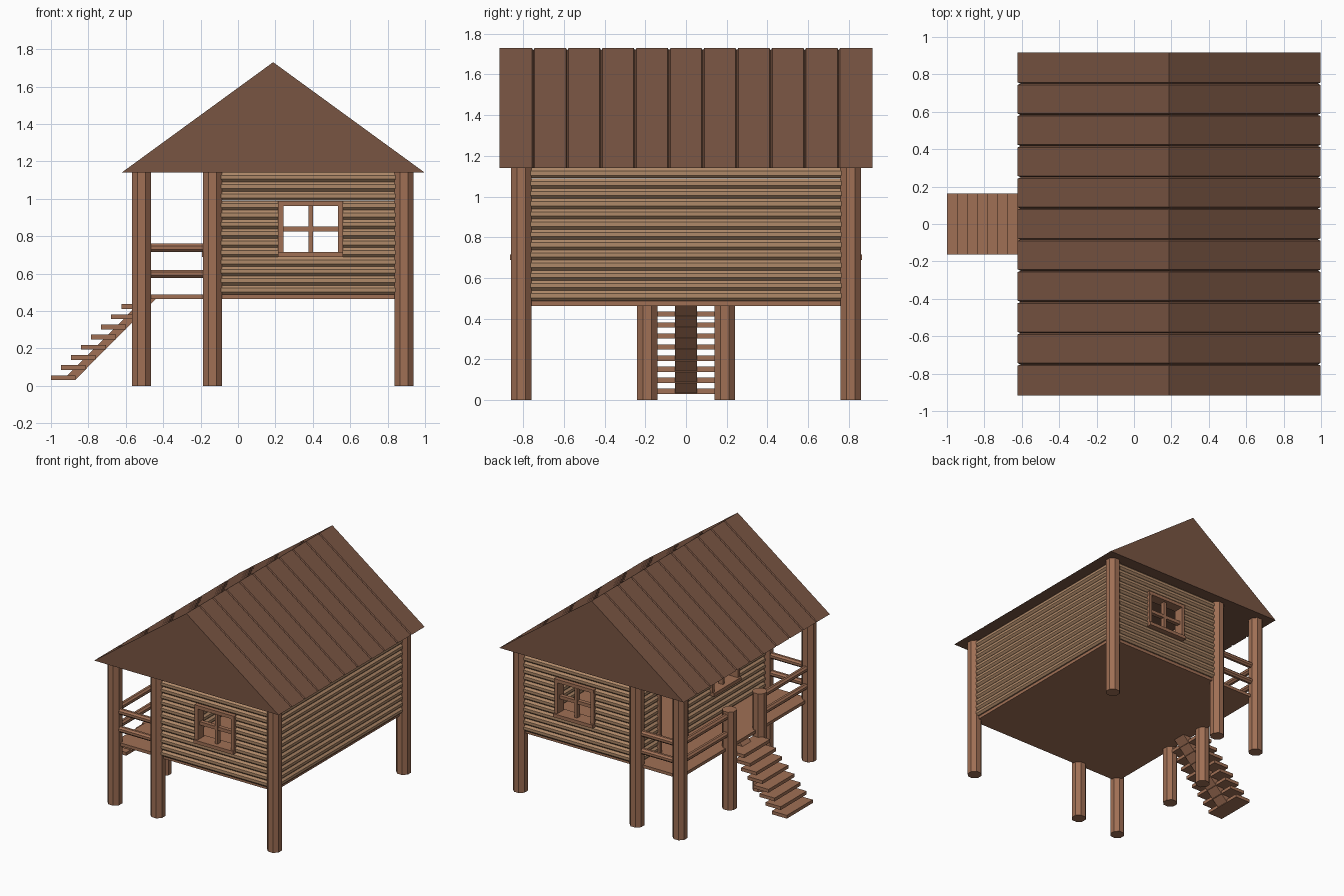
import bpy, bmesh
from math import pi
from mathutils import Vector, Matrix

if "Cube" in bpy.data.objects:
    bpy.data.objects.remove(bpy.data.objects["Cube"])


def material(name, rgb):
    m = bpy.data.materials.new(name)
    m.diffuse_color = (*rgb, 1)
    m.use_nodes = True
    m.node_tree.nodes["Principled BSDF"].inputs["Base Color"].default_value = m.diffuse_color
    return m


WOOD = material("post_wood", (0.35, 0.16, 0.09))
LOG = material("log_wood", (0.43, 0.25, 0.14))
ROOF = material("roof_wood", (0.19, 0.09, 0.055))


def finish(name, bm, mat):
    bmesh.ops.recalc_face_normals(bm, faces=bm.faces)
    me = bpy.data.meshes.new(name)
    bm.to_mesh(me)
    bm.free()
    me.materials.append(mat)
    ob = bpy.data.objects.new(name, me)
    bpy.context.collection.objects.link(ob)
    return ob


def add_rod(bm, p, q, r, sides=8):
    p, q = Vector(p), Vector(q)
    d = q - p
    rot = d.to_track_quat('Z', 'Y').to_matrix().to_4x4()
    mat = Matrix.Translation((p + q) / 2) @ rot @ Matrix.Rotation(pi / sides, 4, 'Z')
    bmesh.ops.create_cone(bm, cap_ends=True, segments=sides, radius1=r, radius2=r,
                          depth=d.length, matrix=mat)


def add_box(bm, lo, hi):
    lo, hi = Vector(lo), Vector(hi)
    mat = Matrix.Translation((lo + hi) / 2) @ Matrix.Diagonal((*(hi - lo), 1))
    bmesh.ops.create_cube(bm, size=1, matrix=mat)


def extrude_y(name, sections, mat):
    """Loft matching xz outlines along y."""
    bm = bmesh.new()
    rings = [[bm.verts.new((x, y, z)) for x, z in pts] for y, pts in sections]
    n = len(rings[0])
    for a, b in zip(rings, rings[1:]):
        for i in range(n):
            bm.faces.new((a[i], a[(i + 1) % n], b[(i + 1) % n], b[i]))
    bm.faces.new(rings[0])
    bm.faces.new(rings[-1])
    return finish(name, bm, mat)


XP, XW, XR, YW = -0.515, -0.137, 0.888, 0.81   # porch, wall and right post lines
FLOOR, EAVE = 0.487, 1.14
POST_R = 0.055

# Tall posts and the short posts beside the stairs
for x, label in ((XP, "porch"), (XW, "middle"), (XR, "right")):
    for y, side in ((-YW, "front"), (YW, "back")):
        bm = bmesh.new()
        add_rod(bm, (x, y, 0), (x, y, EAVE + 0.003), POST_R)
        finish(f"{side}_{label}_post", bm, WOOD)
for y, side in ((-0.19, "front"), (0.19, "back")):
    bm = bmesh.new()
    add_rod(bm, (XP, y, 0), (XP, y, 0.78), POST_R)
    finish(f"{side}_stair_post", bm, WOOD)

# Floor
bm = bmesh.new()
add_box(bm, (XP, -YW, 0.463), (XR, YW, FLOOR))
finish("floor", bm, WOOD)

# Porch rails
bm = bmesh.new()
for z in (0.598, 0.738):
    for s in (-1, 1):
        add_rod(bm, (XP, s * YW, z), (XW, s * YW, z), 0.024)
        add_rod(bm, (XP, s * YW, z), (XP, s * 0.19, z), 0.024)
finish("porch_rails", bm, WOOD)

# Log walls, with logs interrupted at openings (lo, hi, bottom, top)
N = 13
PITCH = (EAVE - FLOOR) / N


def wall(name, along_x, fixed, lo, hi, openings=()):
    bm = bmesh.new()
    for k in range(N):
        z = FLOOR + PITCH * (k + 0.5)
        cuts = sorted((a, b) for a, b, z0, z1 in openings if z0 < z < z1)
        ends = [lo] + [v for c in cuts for v in c] + [hi]
        for a, b in zip(ends[::2], ends[1::2]):
            pt = (lambda t: (t, fixed, z)) if along_x else (lambda t: (fixed, t, z))
            add_rod(bm, pt(a), pt(b), PITCH * 0.54)
    finish(name, bm, LOG)


WIN_Z = (0.688, 0.988)
DOOR_Z = (FLOOR, FLOOR + PITCH * 11)
WIN_X, WIN_Y, DOOR_Y = (0.215, 0.562), (-0.425, -0.08), (0.22, 0.58)
wall("front_wall", True, -YW, XW, XR, [(*WIN_X, *WIN_Z)])
wall("back_wall", True, YW, XW, XR, [(*WIN_X, *WIN_Z)])
wall("right_wall", False, XR, -YW, YW)
wall("left_wall", False, XW, -YW, YW, [(*WIN_Y, *WIN_Z), (*DOOR_Y, *DOOR_Z)])


# Window and door frames
def frame(name, along_x, fixed, span, zs, window=True):
    bm = bmesh.new()
    (a, b), (z0, z1), t = span, zs, 0.027

    def bar(u0, u1, w0, w1, d):
        if along_x:
            add_box(bm, (u0, fixed - d, w0), (u1, fixed + d, w1))
        else:
            add_box(bm, (fixed - d, u0, w0), (fixed + d, u1, w1))
    bar(a, a + t, z0, z1, 0.04)
    bar(b - t, b, z0, z1, 0.04)
    bar(a, b, z1 - t, z1, 0.042)
    if window:
        m, h = (a + b) / 2, (z0 + z1) / 2
        bar(a, b, z0, z0 + t, 0.055)
        bar(m - 0.012, m + 0.012, z0, z1, 0.018)
        bar(a, b, h - 0.013, h + 0.013, 0.016)
    finish(name, bm, WOOD)


frame("front_window", True, -YW, WIN_X, WIN_Z)
frame("back_window", True, YW, WIN_X, WIN_Z)
frame("porch_window", False, XW, WIN_Y, WIN_Z)
frame("door_frame", False, XW, DOOR_Y, DOOR_Z, window=False)

# Stairs: eight treads on one central stringer
bm = bmesh.new()
for i in range(8):
    x, z = -1 + 0.0537 * i, 0.03 + 0.0543 * i
    add_box(bm, (x, -0.163, z), (x + 0.132, 0.163, z + 0.026))
finish("stair_treads", bm, WOOD)
side = [(-0.935, 0.032), (-0.87, 0.032), (-0.435, 0.47), (-0.50, 0.47)]
extrude_y("stair_stringer", [(-0.053, side), (0.053, side)], WOOD)

# Solid gable roof of eleven planks with V grooves between them
full = [(-0.622, EAVE), (0.998, EAVE), (0.188, 1.73)]
inset = [(-0.607, EAVE), (0.983, EAVE), (0.188, 1.719)]
HALF, G = 0.917, 0.007
sections = [(-HALF, full)]
for i in range(1, 11):
    y = -HALF + 2 * HALF * i / 11
    sections += [(y - G, full), (y, inset), (y + G, full)]
sections.append((HALF, full))
extrude_y("roof", sections, ROOF)
